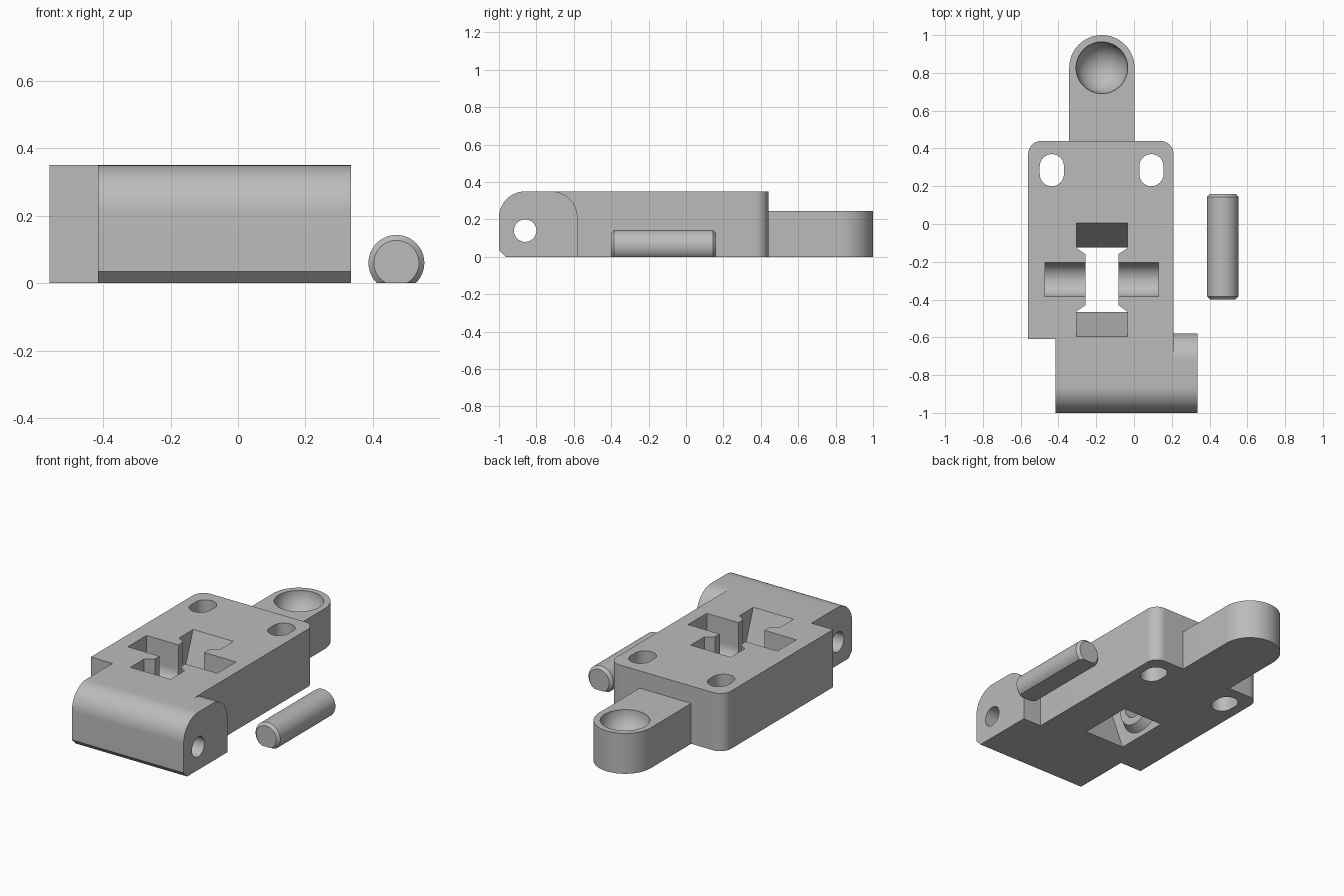
import bpy, bmesh, math
from mathutils import Vector

if "Cube" in bpy.data.objects:
    bpy.data.objects.remove(bpy.data.objects["Cube"])

grey = bpy.data.materials.new("plain grey")
grey.use_nodes = True
grey.diffuse_color = (0.5, 0.5, 0.5, 1)
bsdf = grey.node_tree.nodes["Principled BSDF"]
bsdf.inputs["Base Color"].default_value = grey.diffuse_color
bsdf.inputs["Roughness"].default_value = 0.6


def loft(name, rings):
    """Closed solid through rings of equal point count."""
    bm = bmesh.new()
    loops = [[bm.verts.new(p) for p in ring] for ring in rings]
    n = len(loops[0])
    bm.faces.new(loops[0])
    bm.faces.new(loops[-1])
    for a, b in zip(loops, loops[1:]):
        for i in range(n):
            j = (i + 1) % n
            bm.faces.new((a[i], a[j], b[j], b[i]))
    bmesh.ops.recalc_face_normals(bm, faces=bm.faces)
    mesh = bpy.data.meshes.new(name)
    bm.to_mesh(mesh)
    bm.free()
    mesh.materials.append(grey)
    obj = bpy.data.objects.new(name, mesh)
    bpy.context.collection.objects.link(obj)
    return obj


def prism_x(name, yz, a, b):
    return loft(name, [[Vector((x, y, z)) for y, z in yz] for x in (a, b)])


def prism_z(name, xy, a, b):
    return loft(name, [[Vector((x, y, z)) for x, y in xy] for z in (a, b)])


def arc(cx, cy, r, start, end, steps=16):
    angles = [math.radians(start + (end - start) * i / steps) for i in range(steps + 1)]
    return [(cx + r * math.cos(t), cy + r * math.sin(t)) for t in angles]


def combine(target, other, operation):
    other.hide_render = True
    mod = target.modifiers.new(operation, 'BOOLEAN')
    mod.operation, mod.solver, mod.object = operation, 'EXACT', other
    bpy.context.view_layer.objects.active = target
    bpy.ops.object.modifier_apply(modifier=mod.name)
    bpy.data.objects.remove(other)


def finish(obj):
    bpy.ops.object.select_all(action='DESELECT')
    obj.select_set(True)
    bpy.context.view_layer.objects.active = obj
    bpy.ops.object.shade_smooth_by_angle(angle=math.radians(30))


TOP = 0.35
MID_X, AXLE_Y, AXLE_Z = -0.17, -0.295, 0.2

# Main plate with rounded back corners and a neck into the hinge bar
outline = [(-0.415, -0.72), (0.21, -0.72)]
outline += arc(0.14, 0.37, 0.07, 0, 90) + arc(-0.49, 0.37, 0.07, 90, 180)
outline += [(-0.56, -0.61), (-0.415, -0.61)]
body = prism_z("base_plate", outline, 0, TOP)

# Hinge bar with rounded top edges and a chamfered lower front edge
bar = [(-0.965, 0), (-0.58, 0)]
bar += arc(-0.72, 0.21, 0.14, 0, 90) + arc(-0.86, 0.21, 0.14, 90, 180)
bar += [(-1, 0.035)]
combine(body, prism_x("hinge_bar", bar, -0.415, 0.335), 'UNION')
hole = arc(-0.86, 0.14, 0.06, 0, 352.5, 47)
combine(body, prism_x("hinge_hole", hole, -0.6, 0.5), 'DIFFERENCE')

# Round-ended back tab with a spherical dish
tab = [(MID_X - 0.173, 0.4), (MID_X + 0.173, 0.4)] + arc(MID_X, 0.827, 0.173, 0, 180, 40)
combine(body, prism_z("back_tab", tab, 0, 0.245), 'UNION')
bpy.ops.mesh.primitive_uv_sphere_add(segments=48, ring_count=25, radius=0.137,
                                     location=(MID_X, 0.827, 0.245))
dish = bpy.context.object
dish.data.materials.append(grey)
combine(body, dish, 'DIFFERENCE')

# Two oblong mounting holes
for x in (-0.435, 0.092):
    slot = arc(x, 0.306, 0.064, 0, 180) + arc(x, 0.264, 0.064, 180, 360)
    combine(body, prism_z("mounting_slot", slot, -0.1, 0.5), 'DIFFERENCE')

# Central well with sloping end walls
well = [(AXLE_Y + s * w, z) for s, w, z in
        ((-1, 0.151, -0.05), (1, 0.151, -0.05), (1, 0.319, 0.4), (-1, 0.319, 0.4))]
combine(body, prism_x("well", well, MID_X - 0.135, MID_X + 0.135), 'DIFFERENCE')


def cradle(r, top):
    """U-shaped section around the axle."""
    return [(AXLE_Y + r, top)] + arc(AXLE_Y, AXLE_Z, r, 0, -180, 32) + [(AXLE_Y - r, top)]


# Tapered bearing shoulders on both sides of the well
for side in (-1, 1):
    rings = [[Vector((MID_X + side * dx, y, z)) for y, z in cradle(r, TOP)]
             for dx, r in ((0.16, 0.168), (0.135, 0.168), (0.087, 0.135))]
    combine(body, loft("bearing_shoulder", rings), 'UNION')

# Axle trough across the shoulders
combine(body, prism_x("axle_trough", cradle(0.09, 0.5), -0.47, 0.13), 'DIFFERENCE')
finish(body)

# Loose axle pin with chamfered ends and a flat underside
rings = [[Vector((0.47 + x, y, 0.06 + z)) for x, z in arc(0, 0, r, 0, 352.5, 47)]
         for y, r in ((-0.4, 0.067), (-0.384, 0.083), (0.144, 0.083), (0.16, 0.067))]
pin = loft("axle_pin", rings)
under = [(-0.6, -0.2), (0.4, -0.2), (0.4, 0), (-0.6, 0)]
combine(pin, prism_x("pin_flat", under, 0.3, 0.7), 'DIFFERENCE')
finish(pin)
